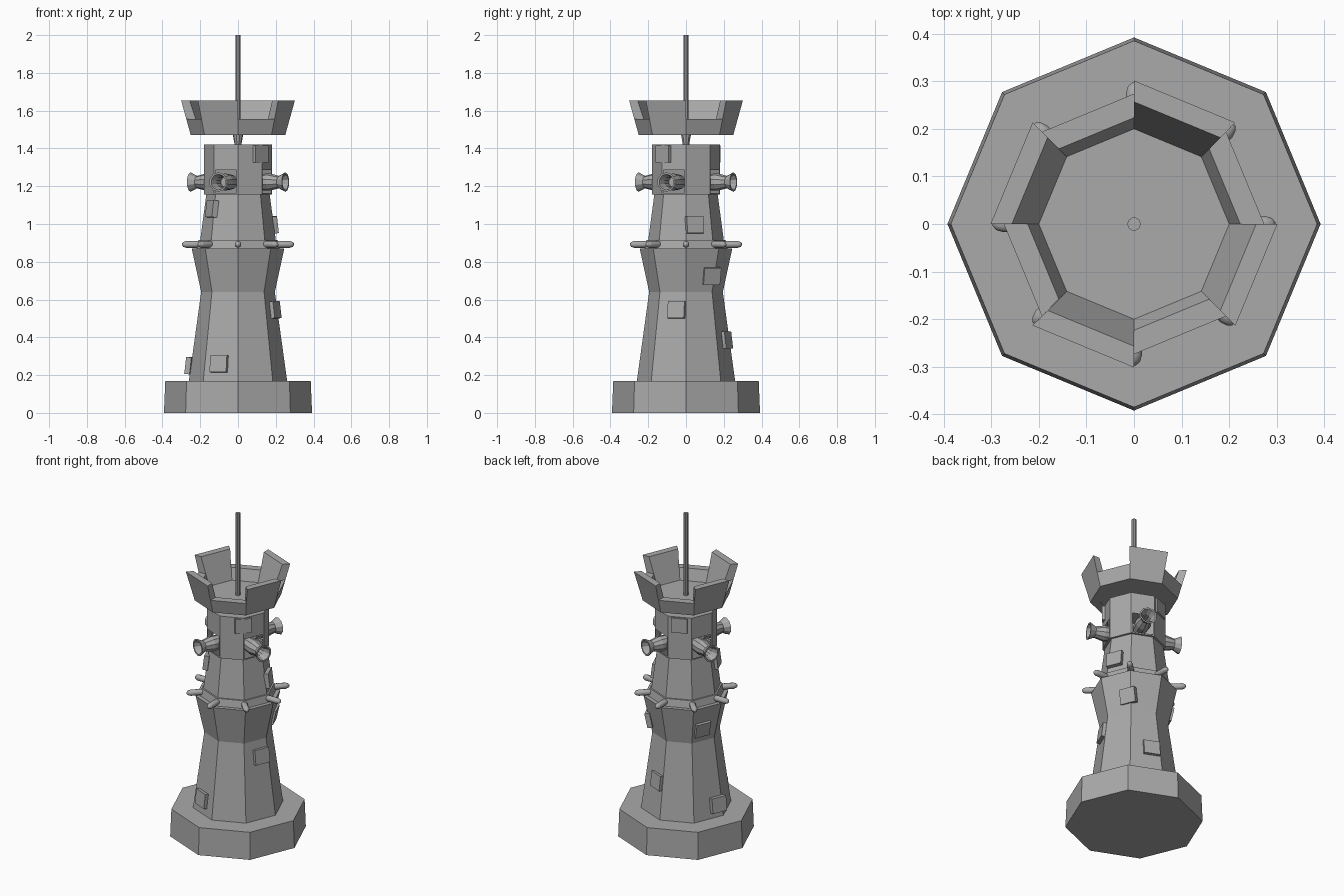
import bpy, bmesh
from math import radians, sin, cos, pi
from mathutils import Matrix, Vector

if "Cube" in bpy.data.objects:
    bpy.data.objects.remove(bpy.data.objects["Cube"])

stone = bpy.data.materials.new("grey_stone")
stone.use_nodes = True
GREY = (0.4, 0.4, 0.4, 1)
stone.diffuse_color = GREY
stone.node_tree.nodes["Principled BSDF"].inputs["Base Color"].default_value = GREY

GUN_SIDES = (67.5, 157.5, 247.5, 337.5)


def finish(name, bm, recalc=True):
    if recalc:
        bmesh.ops.recalc_face_normals(bm, faces=bm.faces)
    mesh = bpy.data.meshes.new(name)
    bm.to_mesh(mesh)
    bm.free()
    mesh.materials.append(stone)
    obj = bpy.data.objects.new(name, mesh)
    bpy.context.collection.objects.link(obj)
    return obj


def lathe(profile, sides=8):
    """Rings of (radius, height), capped at both ends."""
    bm = bmesh.new()
    rings = [[bm.verts.new((r * cos(2 * pi * i / sides), r * sin(2 * pi * i / sides), z))
              for i in range(sides)] for r, z in profile]
    for low, high in zip(rings, rings[1:]):
        for i in range(sides):
            j = (i + 1) % sides
            bm.faces.new((low[i], low[j], high[j], high[i]))
    bm.faces.new(rings[0][::-1])
    bm.faces.new(rings[-1])
    return bm


def outward(angle, radius, z, tilt=0):
    """Frame whose local z points out of the tower."""
    return (Matrix.Rotation(radians(angle), 4, 'Z') @ Matrix.Translation((radius, 0, z))
            @ Matrix.Rotation(radians(90 + tilt), 4, 'Y'))


# Foundation and waisted lower tower
finish("foundation", lathe([(0.392, 0), (0.385, 0.17)]))
finish("lower_tower", lathe([(0.26, 0.17), (0.195, 0.64), (0.245, 0.87)]))
finish("ledge_ring", lathe([(0.22, 0.87), (0.21, 0.915)]))

# Upper tower with a gun port in every second side
bm = lathe([(0.2, 0.915), (0.168, 1.155), (0.18, 1.156), (0.18, 1.295), (0.18, 1.42)])
bmesh.ops.recalc_face_normals(bm, faces=bm.faces)
directions = [Vector((cos(radians(a)), sin(radians(a)), 0)) for a in GUN_SIDES]
ports = [f for f in bm.faces if 1.2 < f.calc_center_median().z < 1.25
         and any(f.normal.dot(d) > 0.95 for d in directions)]
bmesh.ops.inset_individual(bm, faces=ports, thickness=0.012)
bmesh.ops.delete(bm, geom=ports, context='FACES')
finish("upper_tower", bm, recalc=False)

# Flared guns, hollow at the muzzle
for i, angle in enumerate(GUN_SIDES):
    bm = lathe([(0.04, 0.10), (0.046, 0.18), (0.033, 0.235), (0.052, 0.272),
                (0.042, 0.272), (0.028, 0.23), (0.028, 0.17)], 10)
    bm.transform(outward(angle, 0, 1.222))
    finish(f"gun_{i + 1}", bm)

# Rounded pegs around the ledge
for i in range(8):
    bm = lathe([(0.012, 0.17), (0.018, 0.19), (0.018, 0.275), (0.013, 0.29), (0.004, 0.297)], 10)
    bm.transform(outward(45 * i, 0, 0.892))
    peg = finish(f"peg_{i + 1}", bm)
    peg.data.polygons.foreach_set("use_smooth", [True] * len(peg.data.polygons))

# Raised stone slabs: angle, distance from the axis, height, tilt
SLABS = [
    (245, 0.235, 0.26, -7), (172, 0.25, 0.25, -7), (346, 0.2, 0.545, -7),
    (77, 0.218, 0.385, -7), (41, 0.205, 0.725, 12), (152, 0.198, 0.725, 12),
    (14, 0.185, 0.995, -7), (217, 0.173, 1.08, -7), (315, 0.165, 1.37, 0),
    (112, 0.162, 1.37, 0),
]
for i, (angle, radius, z, tilt) in enumerate(SLABS):
    bm = bmesh.new()
    bmesh.ops.create_cube(bm, size=1)
    bm.transform(Matrix.Diagonal((0.09, 0.095, 0.03, 1)))
    facing = round((angle - 22.5) / 45) * 45 + 22.5
    if angle == 315:
        facing = 315
    spot = Matrix.Rotation(radians(angle), 4, 'Z') @ Vector((radius, 0, z))
    bm.transform(Matrix.Translation(spot) @ outward(facing, 0, 0, tilt))
    finish(f"stone_slab_{i + 1}", bm)


# Crown: flared bowl whose wall rises to a battlement on every second side
def wall(name, angle, top):
    bm = bmesh.new()
    flare = (top - 1.47) * 0.278
    section = [(0.195, 1.47), (0.25, 1.47), (0.25 + flare, top),
               (0.195 + flare * 1.2, top)]
    ends = [[bm.verts.new((r * cos(a), r * sin(a), z)) for r, z in section]
            for a in (radians(angle - 22.5), radians(angle + 22.5))]
    for k in range(4):
        m = (k + 1) % 4
        bm.faces.new((ends[0][k], ends[0][m], ends[1][m], ends[1][k]))
    bm.faces.new(ends[0])
    bm.faces.new(ends[1][::-1])
    finish(name, bm)


for i, angle in enumerate(GUN_SIDES):
    wall(f"battlement_{i + 1}", angle, 1.655)
    wall(f"parapet_{i + 1}", angle + 45, 1.555)
finish("crown_floor", lathe([(0.197, 1.471), (0.2, 1.485)]))

# Crown support and flagpole
finish("crown_support", lathe([(0.016, 1.41), (0.028, 1.475)], 10))
finish("flagpole", lathe([(0.014, 1.48), (0.014, 2.0)], 10))
